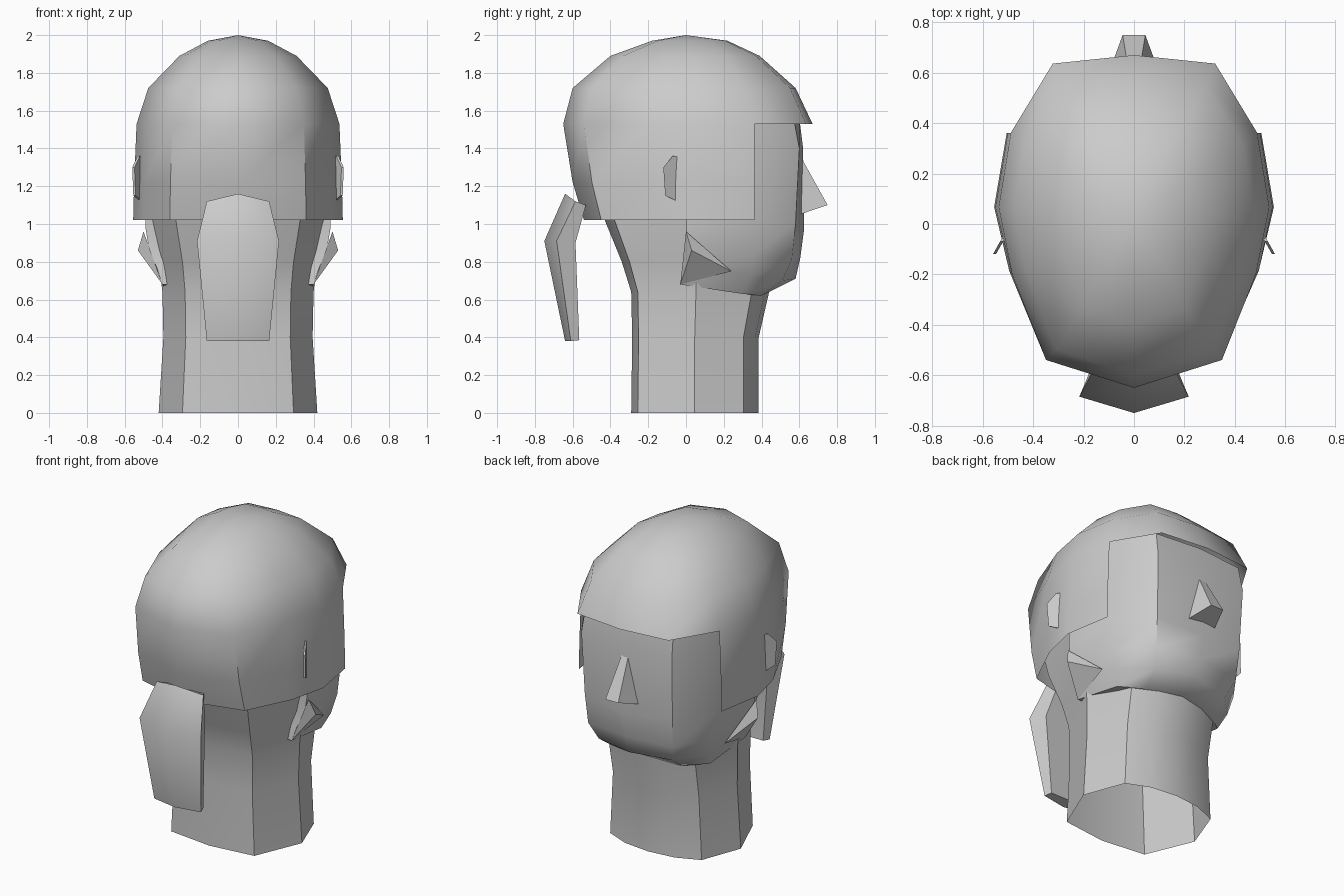
import bpy
import bmesh
import math

default_cube = bpy.data.objects.get("Cube")
if default_cube:
    bpy.data.objects.remove(default_cube, do_unlink=True)

grey = bpy.data.materials.new("plain grey")
grey.use_nodes = True
grey.diffuse_color = (0.6, 0.6, 0.6, 1)
grey.node_tree.nodes["Principled BSDF"].inputs["Base Color"].default_value = (0.6, 0.6, 0.6, 1)


def finish(name, bm, smooth_angle=45):
    """Turn a bmesh into a shaded, coloured object."""
    bmesh.ops.remove_doubles(bm, verts=bm.verts, dist=0.0005)
    bmesh.ops.recalc_face_normals(bm, faces=bm.faces)
    mesh = bpy.data.meshes.new(name)
    bm.to_mesh(mesh)
    bm.free()
    mesh.materials.append(grey)
    obj = bpy.data.objects.new(name, mesh)
    bpy.context.collection.objects.link(obj)
    bpy.ops.object.select_all(action="DESELECT")
    obj.select_set(True)
    bpy.context.view_layer.objects.active = obj
    bpy.ops.object.shade_smooth_by_angle(angle=math.radians(smooth_angle))
    return obj


def full_ring(half):
    """Mirror a half outline that runs from x = 0 to x = 0."""
    return half + [(-x, y, z) for x, y, z in reversed(half[1:-1])]


def loft(name, half_rings, close_bottom=False, close_top=False, apex=None, keep=None, smooth_angle=45):
    """Skin mirrored outlines stacked from bottom to top."""
    bm = bmesh.new()
    rings = [[bm.verts.new(p) for p in full_ring(half)] for half in half_rings]
    count = len(rings[0])
    for low, high in zip(rings, rings[1:]):
        for i in range(count):
            j = (i + 1) % count
            quad = (low[i], low[j], high[j], high[i])
            if keep is None or keep(quad):
                bm.faces.new(quad)
    if close_bottom:
        bm.faces.new(rings[0])
    if close_top:
        bm.faces.new(rings[-1])
    if apex:
        tip = bm.verts.new(apex)
        for i in range(count):
            bm.faces.new((rings[-1][i], rings[-1][(i + 1) % count], tip))
    loose = [v for v in bm.verts if not v.link_faces]
    bmesh.ops.delete(bm, geom=loose, context="VERTS")
    return finish(name, bm, smooth_angle)


def scaled_rings(outline, levels):
    """Scale a unit half outline by width, back depth and front depth."""
    return [[(x * width, y * (front if y > 0 else back), z) for x, y in outline]
            for z, width, back, front in levels]


# Hair cap: a dome that is cut away around the face
cap_outline = [(0, -1), (0.65, -0.83), (0.9, -0.31), (1, 0.1),
               (0.91, 0.54), (0.6, 0.95), (0, 1)]
cap_levels = [(1.02, 0.555, 0.54, 0.67), (1.22, 0.55, 0.6, 0.67), (1.53, 0.537, 0.65, 0.67),
              (1.72, 0.475, 0.6, 0.58), (1.89, 0.31, 0.4, 0.39), (1.97, 0.16, 0.18, 0.22)]


def outside_face_opening(quad):
    in_front = sum(v.co.y for v in quad) / 4 > 0.4
    below_fringe = sum(v.co.z for v in quad) / 4 < 1.5
    return not (in_front and below_fringe)


loft("hair_cap", scaled_rings(cap_outline, cap_levels), apex=(0, 0, 2),
     keep=outside_face_opening, smooth_angle=50)

# Neck: open at the base, running up inside the hair
neck_outline = [(0, -1), (0.7, -0.88), (1, 0.12), (0.77, 0.79), (0.42, 0.95), (0, 1)]
neck_levels = [(0, 0.42, 0.29, 0.385), (0.4, 0.395, 0.285, 0.385), (0.64, 0.4, 0.29, 0.44),
               (0.8, 0.42, 0.34, 0.45), (1.02, 0.47, 0.43, 0.45), (1.4, 0.49, 0.54, 0.45)]
loft("neck", scaled_rings(neck_outline, neck_levels), close_top=True, smooth_angle=35)

# Face: jaw underside, chin, cheeks and brow
face_rings = [
    [(0, -0.03, 0.68), (0.4, -0.03, 0.68), (0.38, 0.3, 0.63), (0.25, 0.4, 0.62), (0, 0.44, 0.64)],
    [(0, -0.02, 0.77), (0.43, -0.02, 0.77), (0.42, 0.34, 0.72), (0.26, 0.51, 0.7), (0, 0.58, 0.71)],
    [(0, 0, 0.86), (0.47, 0, 0.86), (0.45, 0.36, 0.84), (0.3, 0.56, 0.81), (0, 0.605, 0.82)],
    [(0, 0, 0.98), (0.49, 0, 0.98), (0.47, 0.36, 1), (0.31, 0.58, 1), (0, 0.625, 0.97)],
    [(0, 0, 1.4), (0.49, 0, 1.4), (0.47, 0.36, 1.4), (0.32, 0.6, 1.4), (0, 0.62, 1.4)],
    [(0, 0, 1.56), (0.48, 0, 1.56), (0.46, 0.36, 1.56), (0.31, 0.57, 1.56), (0, 0.6, 1.56)],
]
loft("face", face_rings, close_bottom=True, close_top=True)

# Nose: a wedge that widens towards its tip
bm = bmesh.new()
for side in (-1, 1):
    for x, y, z in [(0.02, 0.6, 1.37), (0.045, 0.75, 1.1), (0.1, 0.6, 1.05)]:
        bm.verts.new((side * x, y, z))
bmesh.ops.convex_hull(bm, input=bm.verts)
finish("nose", bm, 10)

# Ponytail: hangs behind the hair, widest at its bend
tail_rings = [
    [(0, -0.64, 0.38), (0.165, -0.61, 0.38), (0.15, -0.565, 0.385), (0, -0.565, 0.385)],
    [(0, -0.75, 0.91), (0.217, -0.685, 0.91), (0.175, -0.585, 0.9), (0, -0.585, 0.9)],
    [(0, -0.64, 1.16), (0.165, -0.585, 1.12), (0.13, -0.53, 1.1), (0, -0.53, 1.1)],
]
loft("ponytail", tail_rings, close_bottom=True, close_top=True)

# Ears and jaw corners, one pair on each side
ear_outline = [(-0.07, 1.36), (-0.04, 1.355), (-0.045, 1.12), (-0.11, 1.15), (-0.12, 1.3)]
for side, label in ((1, "left"), (-1, "right")):
    bm = bmesh.new()
    for inset in (0, 0.012):
        for y, z in ear_outline:
            bm.verts.new((side * (0.515 - 0.56 * (y + 0.04) - inset), y, z))
    bmesh.ops.convex_hull(bm, input=bm.verts)
    finish("ear_" + label, bm, 10)

    bm = bmesh.new()
    for x, y, z in [(0.5, 0, 0.96), (0.53, 0.03, 0.86), (0.4, -0.03, 0.68), (0.44, 0.24, 0.75)]:
        bm.verts.new((side * x, y, z))
    bmesh.ops.convex_hull(bm, input=bm.verts)
    finish("jaw_corner_" + label, bm, 10)
